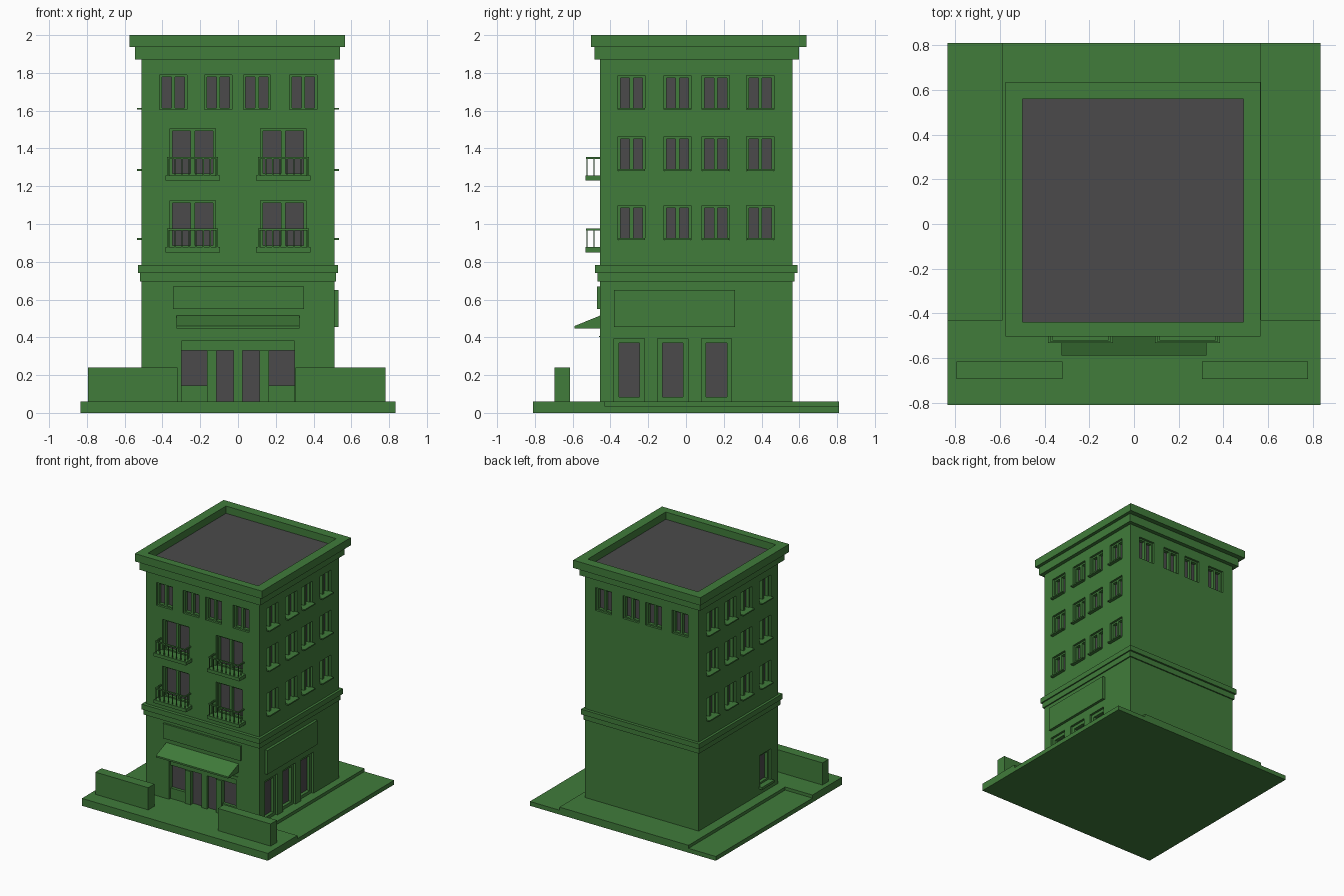
import bpy
import bmesh
from mathutils import Matrix, Vector

cube = bpy.data.objects.get("Cube")
if cube:
    bpy.data.objects.remove(cube, do_unlink=True)


def material(name, rgb):
    m = bpy.data.materials.new(name)
    m.use_nodes = True
    m.diffuse_color = (*rgb, 1)
    m.node_tree.nodes["Principled BSDF"].inputs["Base Color"].default_value = (*rgb, 1)
    return m


GREEN = material("leaf green", (0.052, 0.2, 0.043))
GREY = material("dark grey", (0.07, 0.068, 0.07))

# Wall planes of the main block
X, Y0, Y1 = 0.51, -0.455, 0.565
DEEP = 0.05


def add_box(bm, x0, x1, y0, y1, z0, z1):
    mid = Vector((x0 + x1, y0 + y1, z0 + z1)) / 2
    size = (abs(x1 - x0), abs(y1 - y0), abs(z1 - z0), 1)
    bmesh.ops.create_cube(bm, size=1, matrix=Matrix.Translation(mid) @ Matrix.Diagonal(size))


def wall_box(bm, side, u0, u1, z0, z1, d0, d1):
    """Box on a wall: u runs along the wall, d is the distance out of it."""
    if side in ("right", "left"):
        s = 1 if side == "right" else -1
        add_box(bm, s * (X + d0), s * (X + d1), u0, u1, z0, z1)
    elif side == "front":
        add_box(bm, u0, u1, Y0 - d0, Y0 - d1, z0, z1)
    else:
        add_box(bm, u0, u1, Y1 + d0, Y1 + d1, z0, z1)


def finish(name, bm, mat):
    bmesh.ops.recalc_face_normals(bm, faces=bm.faces)
    mesh = bpy.data.meshes.new(name)
    bm.to_mesh(mesh)
    bm.free()
    mesh.materials.append(mat)
    ob = bpy.data.objects.new(name, mesh)
    bpy.context.scene.collection.objects.link(ob)
    return ob


def box(name, *dims):
    bm = bmesh.new()
    add_box(bm, *dims)
    return finish(name, bm, GREEN)


def prism(name, points, direction):
    bm = bmesh.new()
    face = bm.faces.new([bm.verts.new(p) for p in points])
    new = bmesh.ops.extrude_face_region(bm, geom=[face])["geom"]
    verts = [g for g in new if isinstance(g, bmesh.types.BMVert)]
    bmesh.ops.translate(bm, verts=verts, vec=direction)
    return finish(name, bm, GREEN)


cuts, frames, panes, sills = (bmesh.new() for _ in range(4))


def opening(side, u0, u1, z0, z1, edge=0.013, mullion=0.02, foot=0.01, leaves=2):
    """Recess with a frame, a pane at the back and an optional middle bar."""
    wall_box(cuts, side, u0, u1, z0, z1, -DEEP, 0.02)
    wall_box(panes, side, u0, u1, z0, z1, -DEEP, 0.006 - DEEP)
    bar = (-DEEP, -0.018)
    wall_box(frames, side, u0, u0 + edge, z0, z1, *bar)
    wall_box(frames, side, u1 - edge, u1, z0, z1, *bar)
    wall_box(frames, side, u0 + edge, u1 - edge, z1 - edge, z1, *bar)
    wall_box(frames, side, u0 + edge, u1 - edge, z0, z0 + foot, *bar)
    if leaves == 2:
        mid, h = (u0 + u1) / 2, mullion / 2
        wall_box(frames, side, mid - h, mid + h, z0 + foot, z1 - edge, *bar)


# Ground slab: lower plate and raised paving
box("ground_slab", -0.835, 0.835, -0.81, 0.81, 0, 0.035)
paving = [(-0.835, -0.81), (0.835, -0.81), (0.835, -0.43), (0.57, -0.43),
          (0.57, 0.81), (-0.59, 0.81), (-0.59, -0.43), (-0.835, -0.43)]
prism("paving", [(x, y, 0.035) for x, y in paving], (0, 0, 0.025))
box("left_garden_wall", 0.305, 0.78, -0.695, -0.615, 0.06, 0.24)
box("right_garden_wall", -0.795, -0.32, -0.695, -0.615, 0.06, 0.24)

# Upper windows on the sides, front and back
for c in (-0.288, -0.045, 0.158, 0.393):
    for z in (0.915, 1.28, 1.605):
        for side in ("left", "right"):
            opening(side, c - 0.072, c + 0.072, z, z + 0.182)
            wall_box(sills, side, c - 0.07, c + 0.07, z, z + 0.01, -0.03, 0.026)
for c in (-0.343, -0.105, 0.1, 0.345):
    for side in ("front", "back"):
        opening(side, c - 0.072, c + 0.072, 1.605, 1.79)

# Balcony doors with slab, posts and rails
balconies = bmesh.new()
for c in (-0.24, 0.24):
    for z in (0.85, 1.23):
        opening("front", c - 0.12, c + 0.12, z + 0.027, z + 0.275, mullion=0.025)
        wall_box(balconies, "front", c - 0.145, c + 0.145, z, z + 0.027, -0.01, 0.078)
        wall_box(balconies, "front", c - 0.135, c + 0.135, z + 0.115, z + 0.125, 0.064, 0.074)
        for s in (-1, 1):
            wall_box(balconies, "front", c + s * 0.125, c + s * 0.135,
                     z + 0.115, z + 0.125, 0, 0.064)
            wall_box(balconies, "front", c + s * 0.127, c + s * 0.133,
                     z + 0.027, z + 0.115, 0.03, 0.036)
        for i in range(8):
            u = c - 0.13 + i * 0.26 / 7
            wall_box(balconies, "front", u - 0.003, u + 0.003,
                     z + 0.027, z + 0.115, 0.066, 0.072)
finish("balconies", balconies, GREEN)

# Side doors and the single low window on the other side
for c in (-0.3, -0.07, 0.162):
    opening("right", c - 0.08, c + 0.08, 0.06, 0.395, edge=0.025, foot=0.025, leaves=1)
opening("left", -0.36, -0.22, 0.12, 0.375, edge=0.02, foot=0.02, leaves=1)
wall_box(sills, "left", -0.37, -0.21, 0.105, 0.125, -0.04, 0.026)

# Shop front: recess, pillars, lintel and stall risers
wall_box(cuts, "front", -0.3, 0.3, 0.06, 0.38, -DEEP, 0.02)
wall_box(panes, "front", -0.3, 0.3, 0.06, 0.38, -DEEP, 0.006 - DEEP)
wall_box(frames, "front", -0.3, 0.3, 0.33, 0.38, -DEEP, -0.02)
wall_box(frames, "front", -0.025, 0.025, 0.06, 0.33, -DEEP, -0.02)
for s in (-1, 1):
    wall_box(frames, "front", s * 0.115, s * 0.165, 0.06, 0.33, -DEEP, -0.01)
    wall_box(frames, "front", s * 0.165, s * 0.3, 0.06, 0.145, -DEEP, -0.02)

# Main block with recesses cut out
block = box("main_block", -X, X, Y0, Y1, 0.03, 1.935)
cutter = finish("opening_cutter", cuts, GREEN)
cutter.hide_render = True
mod = block.modifiers.new("openings", "BOOLEAN")
mod.operation, mod.solver, mod.object = "DIFFERENCE", "EXACT", cutter
bpy.context.view_layer.objects.active = block
bpy.ops.object.modifier_apply(modifier=mod.name)
bpy.data.objects.remove(cutter, do_unlink=True)
finish("window_frames", frames, GREEN)
finish("window_panes", panes, GREY)
finish("window_sills", sills, GREEN)

# String course and cornice
box("lower_band", -0.52, 0.52, -0.468, 0.575, 0.695, 0.74)
box("upper_band", -0.53, 0.53, -0.482, 0.59, 0.74, 0.782)
box("cornice", -0.545, 0.54, -0.485, 0.597, 1.87, 1.937)

# Parapet ring and flat roof
parapet = bmesh.new()
for x0, x1 in ((-0.575, -0.5), (0.49, 0.567)):
    add_box(parapet, x0, x1, -0.503, 0.637, 1.937, 2)
for y0, y1 in ((-0.503, -0.44), (0.56, 0.637)):
    add_box(parapet, -0.5, 0.49, y0, y1, 1.937, 2)
finish("parapet", parapet, GREEN)
roof = box("roof", -0.5, 0.49, -0.44, 0.56, 1.932, 1.941)
roof.data.materials[0] = GREY

# Sign boards, awning and trim below it
signs = bmesh.new()
wall_box(signs, "front", -0.345, 0.35, 0.55, 0.67, 0, 0.015)
wall_box(signs, "right", -0.38, 0.26, 0.455, 0.65, 0, 0.022)
finish("sign_boards", signs, GREEN)
awning = [(Y0, 0.515), (-0.59, 0.46), (-0.59, 0.447), (Y0, 0.447)]
prism("awning", [(-0.325, y, z) for y, z in awning], (0.65, 0, 0))
box("awning_trim", -0.325, 0.325, -0.46, Y0, 0.402, 0.408)
